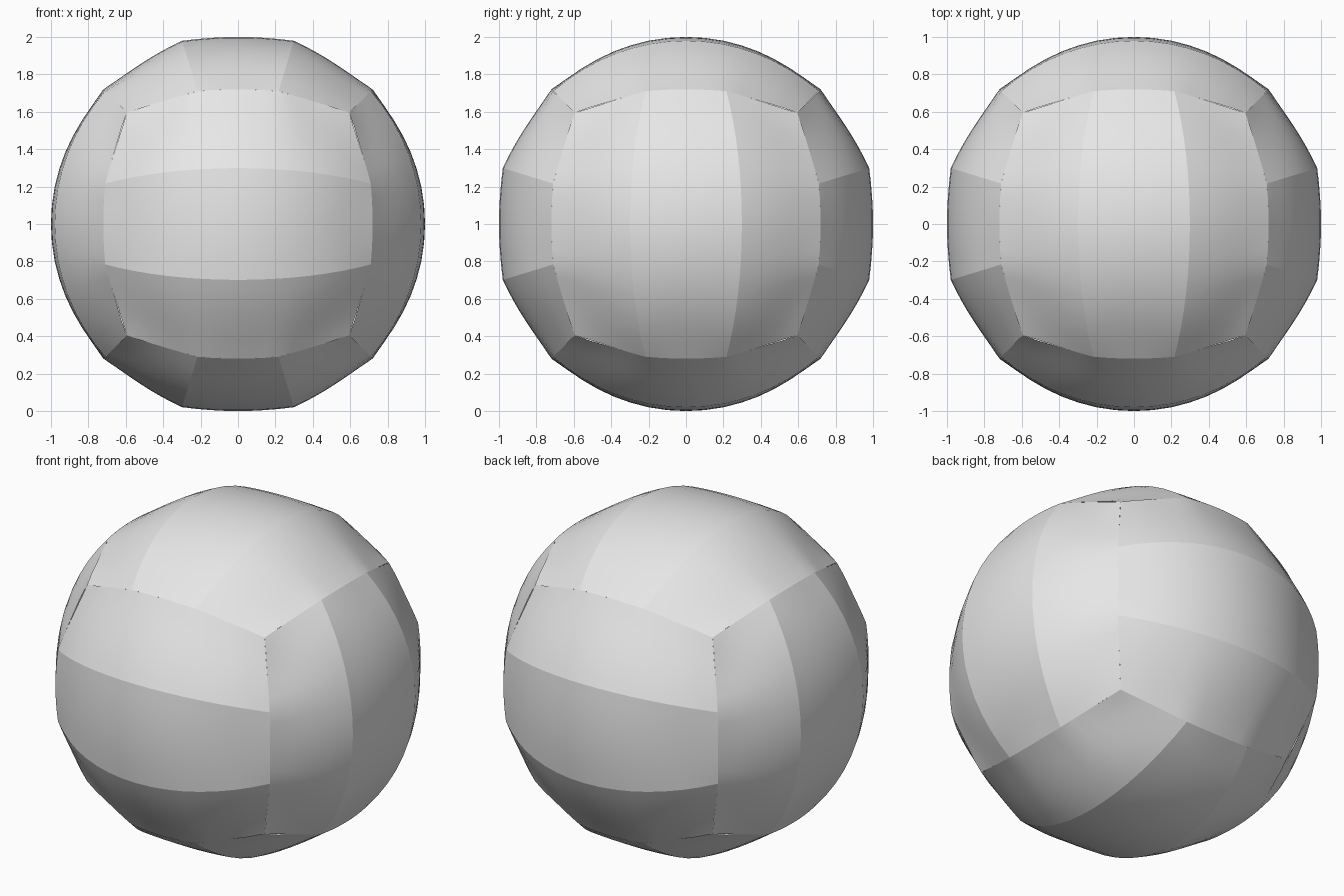
import bpy, bmesh, math
from mathutils import Vector

if "Cube" in bpy.data.objects:
    bpy.data.objects.remove(bpy.data.objects["Cube"])

K = 0.305          # slope of the seams between the three strips of a face
NS, NT = 16, 8     # segments along / across a strip

mat = bpy.data.materials.new("light_grey")
mat.diffuse_color = (0.8, 0.8, 0.8, 1)
mat.use_nodes = True
mat.node_tree.nodes["Principled BSDF"].inputs["Base Color"].default_value = mat.diffuse_color


def border(q):
    """Radius along the seam between two neighbouring six-face sides."""
    q = abs(q)
    if q < K:
        return 1.027 - 0.009 * (1 - (q / K) ** 2)
    t = (q - K) / (1 - K)
    return 1.027 + 0.003 * t - 0.018 * 4 * t * (1 - t)


def radius(p, q, strip):
    """Radius at slope p along and slope q across the strip (-1, 0, 1)."""
    if strip == 0:
        w = q / K
        r = 1.024 - 0.024 * (1 - w * w)
    else:
        t = (abs(q) - K) / (1 - K)
        r = 1.024 * (1 - t) + border(p) * t - 0.020 * 4 * t * (1 - t)
    f = abs(p) ** 6
    return r * (1 - f) + border(q) * f


def panel(name, n, along, across, strip):
    lo, hi = {-1: (-1, -K), 0: (-K, K), 1: (K, 1)}[strip]
    a0, a1 = math.atan(lo), math.atan(hi)
    bm = bmesh.new()
    grid = []
    for i in range(NS + 1):
        p = math.tan(math.radians(-45 + 90 * i / NS))
        row = []
        for j in range(NT + 1):
            q = math.tan(a0 + (a1 - a0) * j / NT)
            d = (n + along * p + across * q).normalized()
            row.append(bm.verts.new(d * radius(p, q, strip) + Vector((0, 0, 1))))
        grid.append(row)
    flip = along.cross(across).dot(n) < 0
    for i in range(NS):
        for j in range(NT):
            f = [grid[i][j], grid[i + 1][j], grid[i + 1][j + 1], grid[i][j + 1]]
            face = bm.faces.new(f[::-1] if flip else f)
            face.smooth = True
    me = bpy.data.meshes.new(name)
    bm.to_mesh(me)
    bm.free()
    me.materials.append(mat)
    bpy.context.collection.objects.link(bpy.data.objects.new(name, me))


# Six sides of three strips each, strip direction turning from side to side
X, Y, Z = Vector((1, 0, 0)), Vector((0, 1, 0)), Vector((0, 0, 1))
sides = [("front", -Y, X, Z), ("back", Y, X, Z),
         ("right", X, Z, Y), ("left", -X, Z, Y),
         ("top", Z, Y, X), ("bottom", -Z, Y, X)]
for side, n, along, across in sides:
    for strip, label in ((-1, "first"), (0, "middle"), (1, "last")):
        panel(f"{side}_{label}_ball_panel", n, along, across, strip)
